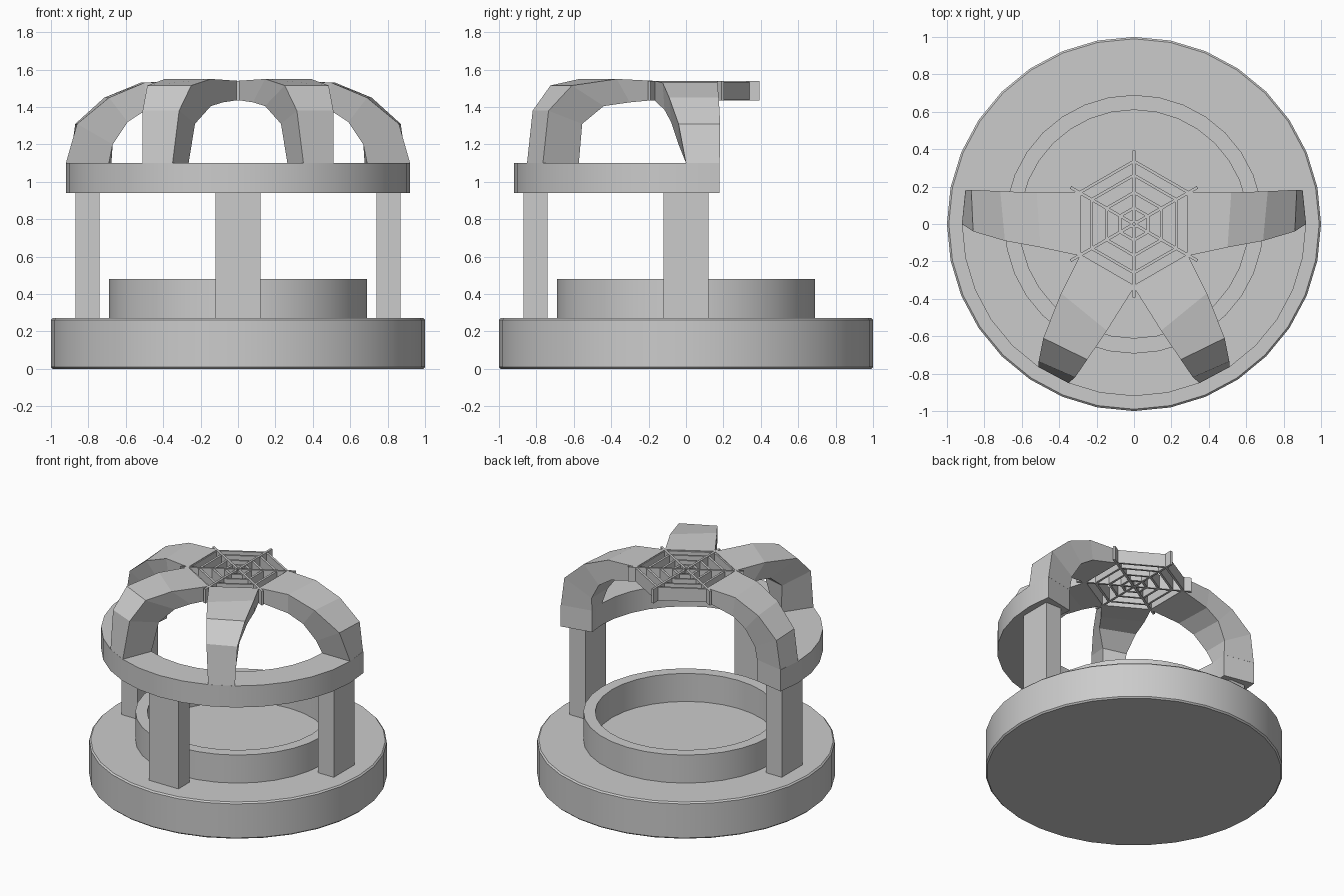
import bpy, bmesh, math

if "Cube" in bpy.data.objects:
    bpy.data.objects.remove(bpy.data.objects["Cube"])

STEP = math.pi / 16  # 32-sided round parts


def finish(bm, name, smooth=False):
    bmesh.ops.remove_doubles(bm, verts=bm.verts, dist=1e-5)
    bmesh.ops.recalc_face_normals(bm, faces=bm.faces)
    me = bpy.data.meshes.new(name)
    bm.to_mesh(me)
    bm.free()
    ob = bpy.data.objects.new(name, me)
    bpy.context.collection.objects.link(ob)
    if smooth:
        bpy.ops.object.select_all(action='DESELECT')
        bpy.context.view_layer.objects.active = ob
        ob.select_set(True)
        bpy.ops.object.shade_smooth_by_angle(angle=math.radians(30))
    return ob


def loft(bm, sections, closed=False):
    """Skin a list of equal-length closed cross-sections."""
    rows = [[bm.verts.new(p) for p in s] for s in sections]
    n = len(rows[0])
    for i in range(len(rows) if closed else len(rows) - 1):
        a, b = rows[i], rows[(i + 1) % len(rows)]
        for j in range(n):
            bm.faces.new((a[j], a[(j + 1) % n], b[(j + 1) % n], b[j]))
    if not closed:
        bm.faces.new(rows[0])
        bm.faces.new(rows[-1])


def ring(name, r_out, r_in, z0, z1, first=0, last=32):
    bm = bmesh.new()
    full = last - first == 32
    sections = []
    for i in range(first, last if full else last + 1):
        c, s = math.cos(i * STEP), math.sin(i * STEP)
        sections.append([(r * c, r * s, z) for r, z in
                         ((r_out, z0), (r_out, z1), (r_in, z1), (r_in, z0))])
    loft(bm, sections, full)
    return finish(bm, name, True)


def box(bm, x0, x1, y0, y1, z0, z1):
    loft(bm, [[(x0, y0, z), (x1, y0, z), (x1, y1, z), (x0, y1, z)] for z in (z0, z1)])


# Base disc with softened rims
bm = bmesh.new()
loft(bm, [[(r * math.cos(i * STEP), r * math.sin(i * STEP), z) for i in range(32)]
          for r, z in ((0.99, 0), (1, 0.01), (1, 0.262), (0.99, 0.272))])
finish(bm, "base", True)

# Low rim on the base and the partial upper ring
ring("base_rim", 0.69, 0.61, 0.26, 0.48)
ring("upper_ring", 0.92, 0.69, 0.94, 1.10, 15, 33)

# Posts
for name, x, y in (("front_post", 0, -0.805), ("left_post", -0.805, 0), ("right_post", 0.805, 0)):
    hx, hy = (0.12, 0.065) if x == 0 else (0.065, 0.12)
    bm = bmesh.new()
    box(bm, x - hx, x + hx, y - hy, y + hy, 0.265, 0.945)
    finish(bm, name)

# Arched arms: each station is outer edge a, outer edge b, outer z, inner a, inner b, inner z
FRONT = [
    ((0.51, -0.765), (0.35, -0.85), 1.10, (0.38, -0.573), (0.264, -0.637), 1.10),
    ((0.51, -0.735), (0.315, -0.82), 1.38, (0.40, -0.555), (0.23, -0.60), 1.31),
    ((0.485, -0.61), (0.25, -0.725), 1.515, (0.385, -0.44), (0.145, -0.535), 1.405),
    ((0.39, -0.37), (0.145, -0.57), 1.55, (0.345, -0.30), (0.08, -0.44), 1.425),
    ((0.29, -0.17), (0.0, -0.34), 1.54, (0.29, -0.17), (0.0, -0.34), 1.437),
]
SIDE = [
    ((0.90, 0.18), (0.92, 0.0), 1.10, (0.677, 0.135), (0.69, 0.0), 1.10),
    ((0.87, 0.183), (0.86, -0.04), 1.31, (0.67, 0.15), (0.67, -0.04), 1.20),
    ((0.715, 0.175), (0.69, -0.09), 1.45, (0.60, 0.165), (0.59, -0.08), 1.32),
    ((0.52, 0.168), (0.50, -0.125), 1.53, (0.50, 0.165), (0.49, -0.115), 1.385),
    ((0.29, 0.17), (0.29, -0.17), 1.54, (0.29, 0.17), (0.29, -0.17), 1.437),
]
for label, stations in (("front", FRONT), ("side", SIDE)):
    for side, m in (("right", 1), ("left", -1)):
        bm = bmesh.new()
        loft(bm, [[(m * a[0], a[1], zo), (m * b[0], b[1], zo),
                   (m * d[0], d[1], zi), (m * c[0], c[1], zi)]
                  for a, b, zo, c, d, zi in stations])
        finish(bm, f"{label}_arm_{side}")

# Web grille: nested hexagons
for k, r in enumerate((0.345, 0.27, 0.178, 0.095, 0.025)):
    bm = bmesh.new()
    sections = []
    for i in range(6):
        t = math.radians(30 + 60 * i)
        sections.append([(q * math.cos(t), q * math.sin(t), z) for q, z in
                         ((r, 1.437), (r, 1.535), (r - 0.018, 1.535), (r - 0.018, 1.437))])
    loft(bm, sections, True)
    finish(bm, f"grille_hexagon_{k + 1}")

# Web grille: six radial bars
for i in range(6):
    bm = bmesh.new()
    box(bm, 0.012, 0.392, -0.008, 0.008, 1.435, 1.54)
    ob = finish(bm, f"grille_spoke_{i + 1}")
    ob.rotation_euler.z = math.radians(30 + 60 * i)
